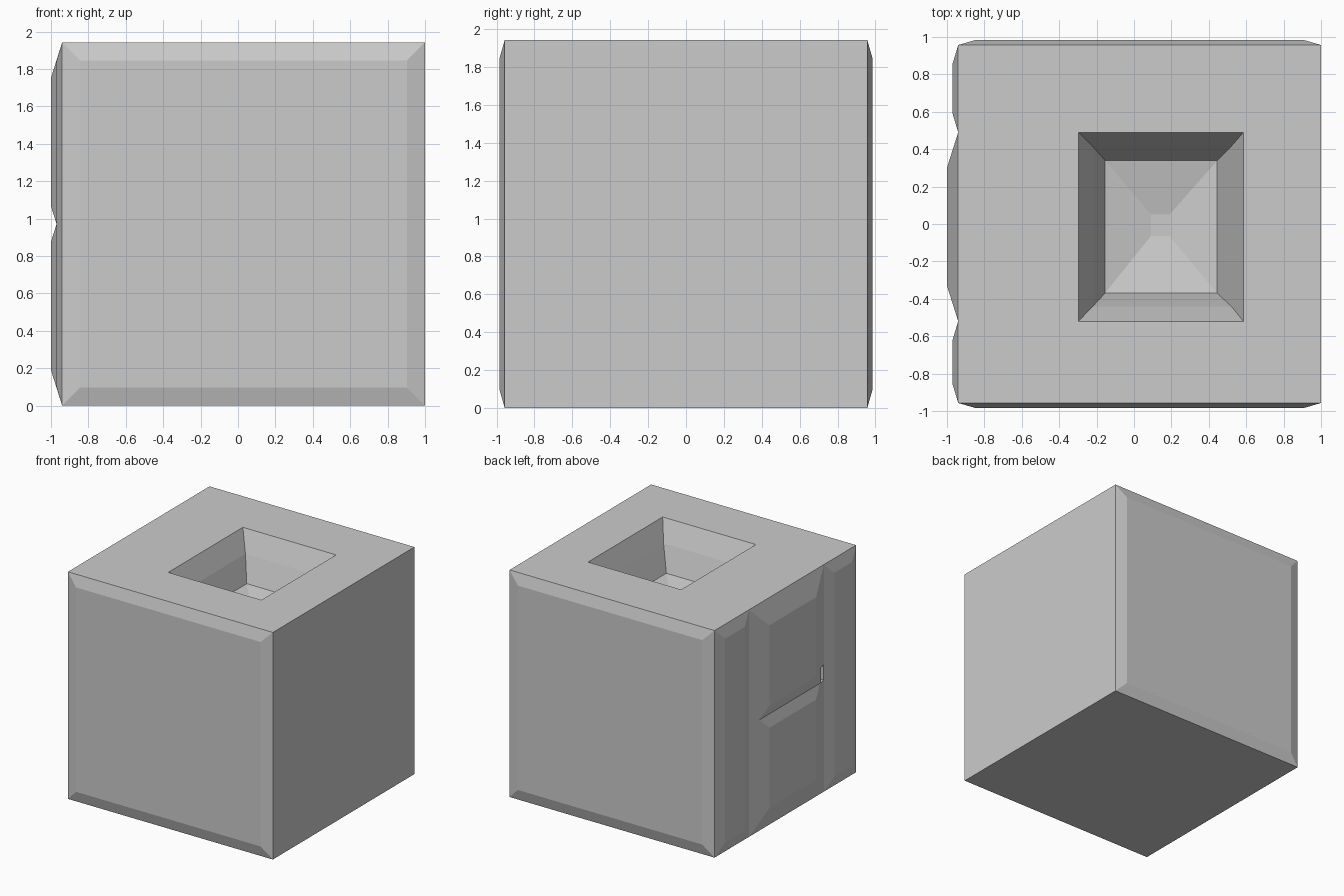
import bpy, bmesh

if "Cube" in bpy.data.objects:
    bpy.data.objects.remove(bpy.data.objects["Cube"])

XL, XR, Y, H = -0.94, 1.0, 0.957, 1.943   # core box limits
YA, YB = -0.52, 0.49                      # loop cuts along the left side
bm = bmesh.new()


def face(pts):
    bm.faces.new([bm.verts.new(p) for p in pts])


def bridge(a, b):
    for i in range(len(a)):
        j = (i + 1) % len(a)
        face([a[i], a[j], b[j], b[i]])


def rect(u0, u1, v0, v1, place):
    return [place(u0, v0), place(u1, v0), place(u1, v1), place(u0, v1)]


def panel(u0, u1, inset, place_outer, place_inner):
    # raised panel with a sloped border
    inner = rect(u0 + inset, u1 - inset, inset, H - inset, place_inner)
    bridge(rect(u0, u1, 0, H, place_outer), inner)
    face(inner)


# Front and back panels
for s in (-1, 1):
    panel(XL, XR, 0.097, lambda u, v: (u, s * Y, v), lambda u, v: (u, s * 0.985, v))

# Narrow panels on the left side
for y0, y1 in ((-Y, YA), (YB, Y)):
    panel(y0, y1, 0.1, lambda u, v: (XL, u, v), lambda u, v: (-0.97, u, v))

# Wide centre panel split by a shallow groove
d, g = 0.19, 0.095
mid = H / 2
ya, yb = YA + d, YB - d
low, high = mid - g, mid + g
for z0, z1 in ((d, low), (high, H - d)):
    face(rect(ya, yb, z0, z1, lambda u, v: (-1, u, v)))
for z in (low, high):
    face([(-1, ya, z), (-1, yb, z), (-0.97, yb + g, mid), (-0.97, ya - g, mid)])
for z, zi in ((0, d), (H, H - d)):
    face([(XL, YA, z), (XL, YB, z), (-1, yb, zi), (-1, ya, zi)])
for yo, yi, ym in ((YA, ya, ya - g), (YB, yb, yb + g)):
    face([(XL, yo, 0), (XL, yo, H), (-1, yi, H - d), (-1, yi, high),
          (-0.97, ym, mid), (-1, yi, low), (-1, yi, d)])

# Right side and bottom
face(rect(-Y, Y, 0, H, lambda u, v: (XR, u, v)))
face([(XR, -Y, 0), (XR, Y, 0), (XL, Y, 0), (XL, YB, 0), (XL, YA, 0), (XL, -Y, 0)])

# Stepped pocket in the top: x0, x1, y0, y1, z
steps = [(-0.297, 0.585, YA, YB, H), (-0.22, 0.52, -0.44, 0.415, 1.765),
         (-0.155, 0.445, -0.37, 0.34, 1.556), (0.09, 0.19, -0.065, 0.05, 1.50)]
rings = [rect(x0, x1, y0, y1, lambda u, v: (u, v, z)) for x0, x1, y0, y1, z in steps]
for a, b in zip(rings, rings[1:]):
    bridge(a, b)
face(rings[-1])

# Top frame around the pocket
o = rings[0]
c = rect(XL, XR, -Y, Y, lambda u, v: (u, v, H))
for i in range(3):
    face([c[i], c[i + 1], o[i + 1], o[i]])
face([c[3], (XL, YB, H), (XL, YA, H), c[0], o[0], o[3]])

bmesh.ops.remove_doubles(bm, verts=bm.verts, dist=0.0005)
bmesh.ops.recalc_face_normals(bm, faces=bm.faces)
mesh = bpy.data.meshes.new("block")
bm.to_mesh(mesh)
bm.free()
block = bpy.data.objects.new("block", mesh)
bpy.context.collection.objects.link(block)

# Small notch beside the centre panel
bpy.ops.mesh.primitive_cube_add(size=1, location=(-1.0, -0.48, 1.025))
cutter = bpy.context.object
cutter.name = "notch_cutter"
cutter.scale = (0.16, 0.06, 0.13)
cutter.hide_render = True
cutter.display_type = 'WIRE'
cut = block.modifiers.new("notch", 'BOOLEAN')
cut.operation = 'DIFFERENCE'
cut.solver = 'EXACT'
cut.object = cutter
